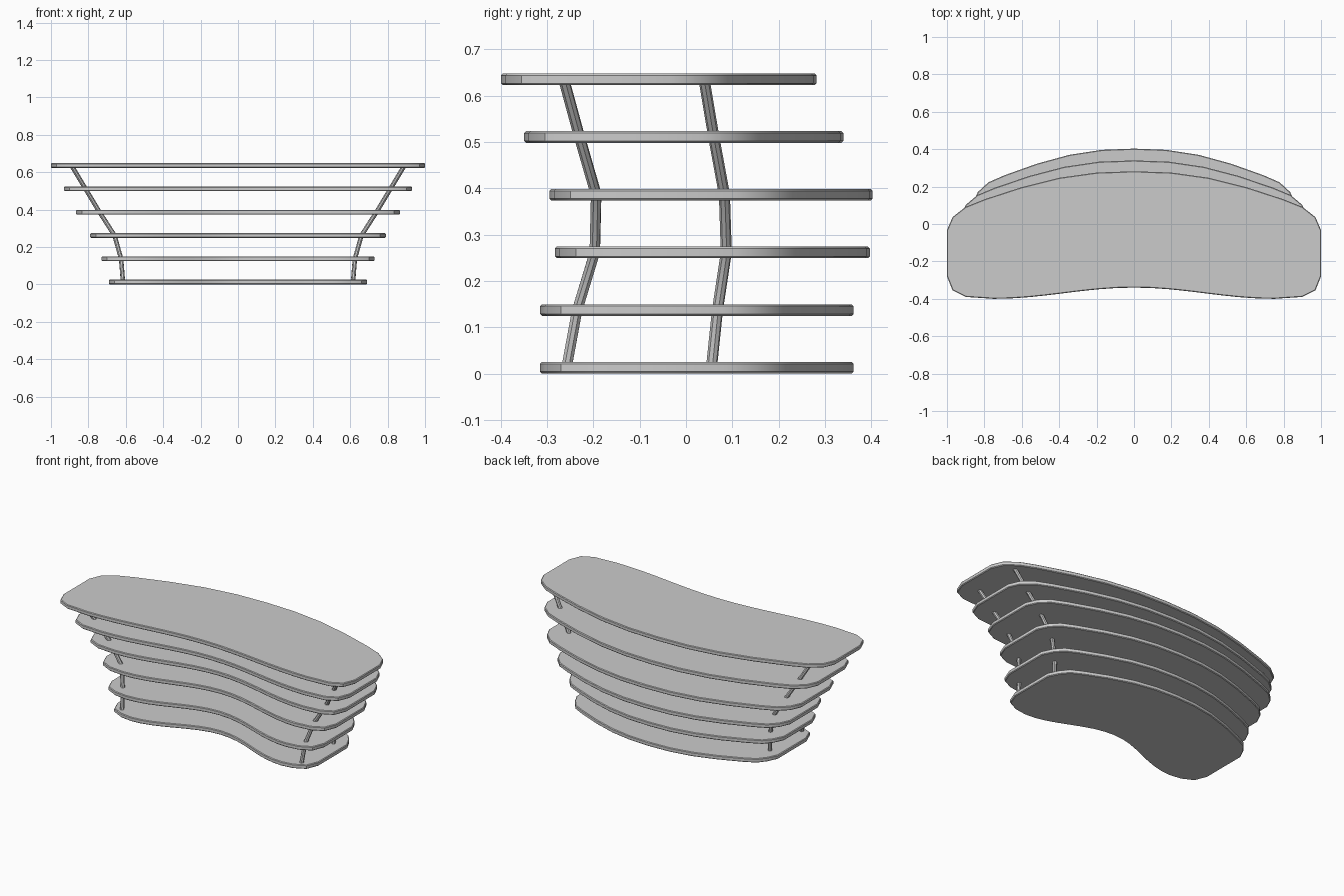
import bpy, bmesh, math

old = bpy.data.objects.get("Cube")
if old:
    bpy.data.objects.remove(old, do_unlink=True)

GREY = (0.6, 0.6, 0.6, 1)
mat = bpy.data.materials.new("light_grey")
mat.use_nodes = True
mat.diffuse_color = GREY
mat.node_tree.nodes["Principled BSDF"].inputs["Base Color"].default_value = GREY

THICK = 0.025
STEP = 0.1246

# Each shelf: half width, front-most y, back-most y, depth of the front hollow
SHELVES = [
    (0.69, -0.315, 0.362, 0.14),
    (0.73, -0.315, 0.362, 0.13),
    (0.79, -0.283, 0.397, 0.115),
    (0.865, -0.295, 0.403, 0.10),
    (0.93, -0.35, 0.34, 0.08),
    (1.0, -0.40, 0.282, 0.06),
]


def finish(obj):
    obj.data.materials.append(mat)
    bpy.ops.object.select_all(action='DESELECT')
    obj.select_set(True)
    bpy.context.view_layer.objects.active = obj
    bpy.ops.object.shade_smooth_by_angle(angle=math.radians(35))


def shelf_outline(w, front, back, hollow):
    # Right half from front centre round to back centre, then mirrored
    half = []
    for i in range(9):
        t = 0.75 * i / 8
        half.append((t * w, front + hollow * (1 + math.cos(math.pi * t / 0.75)) / 2))
    half += [(w - 0.1, front + 0.01), (w - 0.03, front + 0.045), (w, front + 0.12)]
    k = 0.88 + 0.12 * (w - 0.69) / 0.31
    half += [(w, back - 0.315 * k), (w - 0.03, back - 0.245 * k)]
    for t, drop in ((0.9, 0.19), (0.8, 0.15), (0.6, 0.085), (0.4, 0.035), (0.2, 0.007), (0, 0)):
        half.append((t * w, back - drop * k))
    return half + [(-x, y) for x, y in reversed(half[1:-1])]


def make_shelf(index, spec):
    bm = bmesh.new()
    z = index * STEP
    face = bm.faces.new([bm.verts.new((x, y, z)) for x, y in shelf_outline(*spec)])
    ext = bmesh.ops.extrude_face_region(bm, geom=[face])
    up = [v for v in ext["geom"] if isinstance(v, bmesh.types.BMVert)]
    bmesh.ops.translate(bm, verts=up, vec=(0, 0, THICK))
    bmesh.ops.recalc_face_normals(bm, faces=bm.faces)
    # Soften the rim edges
    rims = [e for e in bm.edges if abs(e.verts[0].co.z - e.verts[1].co.z) < 1e-5]
    bmesh.ops.bevel(bm, geom=rims, offset=0.004, segments=1, affect='EDGES')
    mesh = bpy.data.meshes.new(f"shelf_{index + 1}")
    bm.to_mesh(mesh)
    bm.free()
    obj = bpy.data.objects.new(mesh.name, mesh)
    bpy.context.collection.objects.link(obj)
    finish(obj)


def make_post(name, side, xs, ys):
    # Bent round post passing through every shelf
    curve = bpy.data.curves.new(name, 'CURVE')
    curve.dimensions = '3D'
    curve.bevel_depth = 0.012
    curve.bevel_resolution = 2
    curve.use_fill_caps = True
    line = curve.splines.new('POLY')
    line.points.add(len(xs) - 1)
    for i, p in enumerate(line.points):
        p.co = (side * xs[i], ys[i], i * STEP + THICK / 2, 1)
    obj = bpy.data.objects.new(name, curve)
    bpy.context.collection.objects.link(obj)
    bpy.ops.object.select_all(action='DESELECT')
    obj.select_set(True)
    bpy.context.view_layer.objects.active = obj
    bpy.ops.object.convert(target='MESH')
    finish(bpy.context.view_layer.objects.active)


for i, spec in enumerate(SHELVES):
    make_shelf(i, spec)

POST_X = (0.615, 0.625, 0.66, 0.74, 0.815, 0.89)
FRONT_Y = (-0.258, -0.235, -0.197, -0.194, -0.23, -0.264)
BACK_Y = (0.055, 0.068, 0.087, 0.083, 0.06, 0.039)
for side, label in ((1, "left"), (-1, "right")):
    make_post(f"front_{label}_post", side, POST_X, FRONT_Y)
    make_post(f"back_{label}_post", side, POST_X, BACK_Y)
